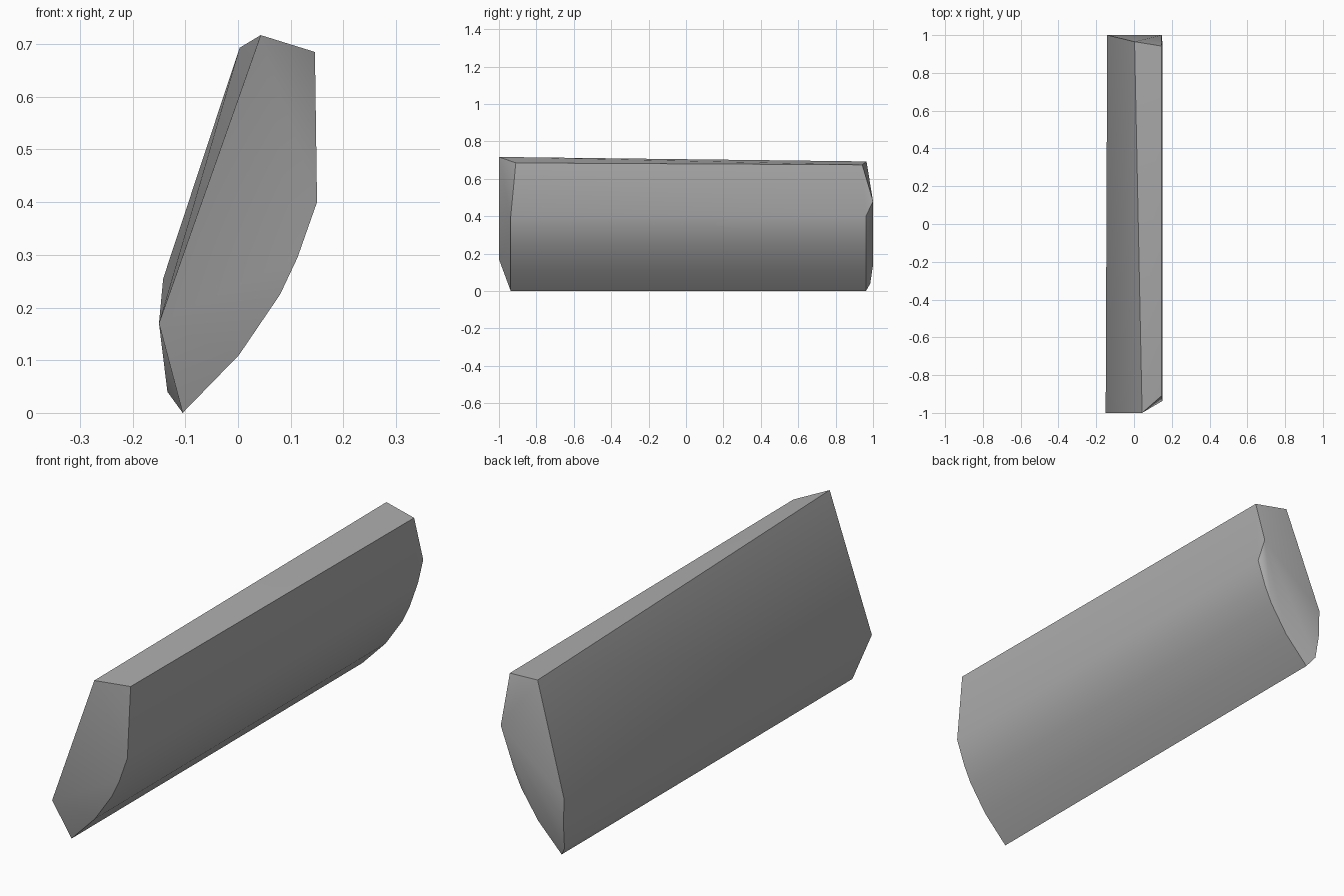
import bpy, bmesh, math

if "Cube" in bpy.data.objects:
    bpy.data.objects.remove(bpy.data.objects["Cube"])

# Plain grey material
grey = bpy.data.materials.new("plain_grey")
grey.use_nodes = True
colour = (0.42, 0.42, 0.42, 1)
grey.diffuse_color = colour
grey.node_tree.nodes["Principled BSDF"].inputs["Base Color"].default_value = colour

# Curved belly profile (x, z), swept along the length
belly = [(-0.105, 0), (0.002, 0.11), (0.08, 0.225), (0.113, 0.295), (0.15, 0.4)]
points = [(x, y, z) for x, z in belly for y in (-0.937, 0.962)]

# Front end: slanted leading edge and top corner
points += [(0.146, -0.91, 0.685), (0.043, -1, 0.717), (-0.15, -1, 0.17)]

# Back end: top corners, ridge and chipped lower edge
points += [(0.146, 0.942, 0.675), (0.003, 0.965, 0.693), (0.147, 1, 0.48),
           (-0.142, 1, 0.255), (-0.14, 1, 0.14), (-0.134, 0.985, 0.04)]

# Skin the ends into one solid faceted slab
bm = bmesh.new()
for p in points:
    bm.verts.new(p)
bmesh.ops.convex_hull(bm, input=bm.verts)
bmesh.ops.dissolve_limit(bm, angle_limit=math.radians(0.5),
                         verts=bm.verts, edges=bm.edges)
bmesh.ops.recalc_face_normals(bm, faces=bm.faces)
mesh = bpy.data.meshes.new("slab")
bm.to_mesh(mesh)
bm.free()
mesh.materials.append(grey)
slab = bpy.data.objects.new("slab", mesh)
bpy.context.collection.objects.link(slab)

# Smooth the belly, keep the rims sharp
bpy.context.view_layer.objects.active = slab
slab.select_set(True)
bpy.ops.object.shade_smooth_by_angle(angle=math.radians(30))
